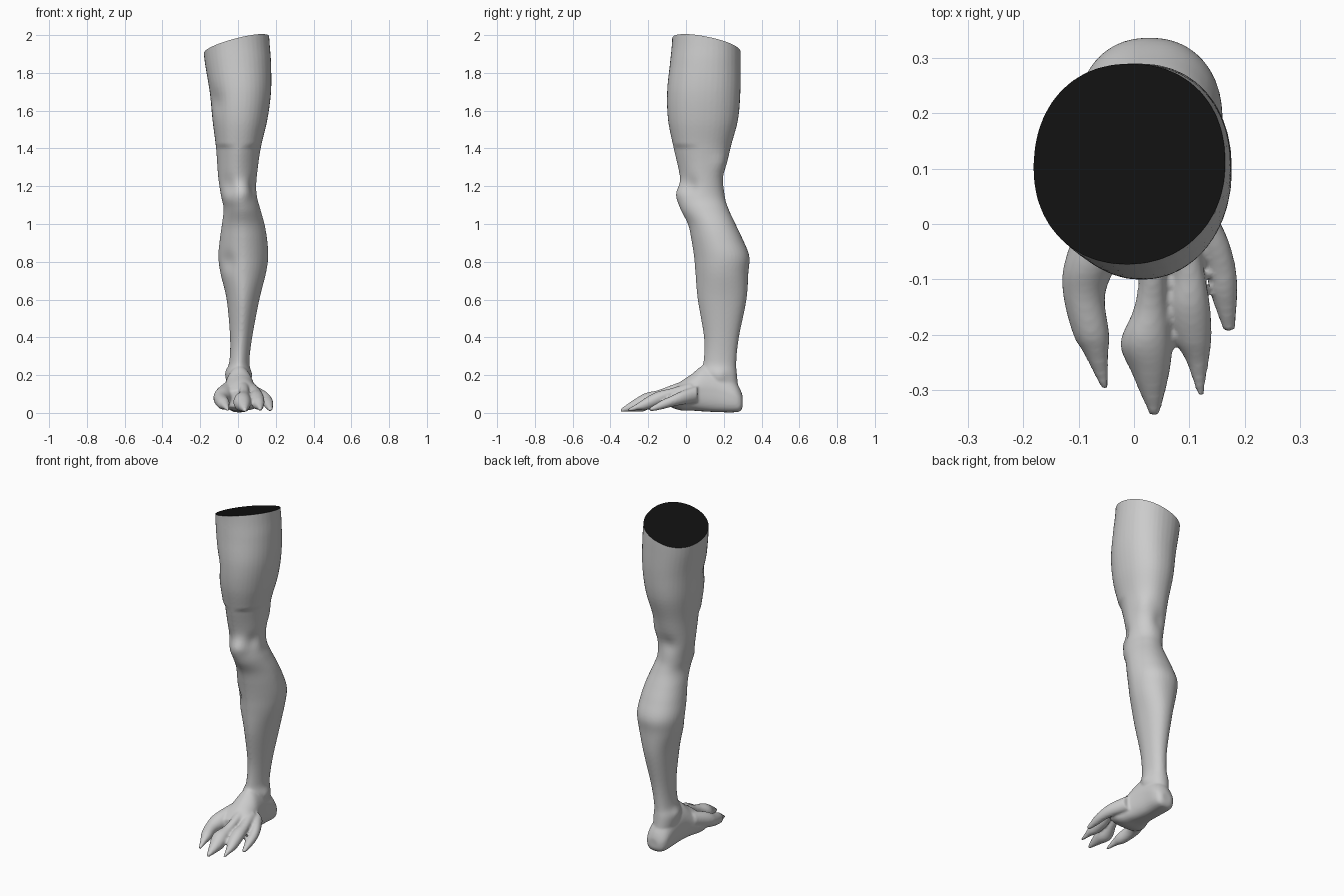
import bpy
import bmesh
from math import cos, sin, pi, exp
from mathutils import Vector

if "Cube" in bpy.data.objects:
    bpy.data.objects.remove(bpy.data.objects["Cube"], do_unlink=True)


def flat_material(name, rgb):
    material = bpy.data.materials.new(name)
    material.use_nodes = True
    colour = (*rgb, 1)
    material.diffuse_color = colour
    material.node_tree.nodes["Principled BSDF"].inputs["Base Color"].default_value = colour
    return material


def resample(rows, steps):
    """Smooth Catmull-Rom interpolation through rows of equal length."""
    result = []
    last = len(rows) - 1
    for i in range(last):
        a, b, c, d = rows[max(i - 1, 0)], rows[i], rows[i + 1], rows[min(i + 2, last)]
        for s in range(steps):
            t = s / steps
            result.append([
                q + t * (r - p + t * (2 * p - 5 * q + 4 * r - o + t * (3 * (q - r) + o - p))) / 2
                for p, q, r, o in zip(a, b, c, d)])
    result.append(list(rows[last]))
    return result


def loft(bm, rings):
    """Skin a list of equally sized rings and close both ends."""
    loops = [[bm.verts.new(point) for point in ring] for ring in rings]
    for low, high in zip(loops, loops[1:]):
        for i in range(len(low)):
            j = (i + 1) % len(low)
            bm.faces.new((low[i], low[j], high[j], high[i]))
    bm.faces.new(loops[0][::-1])
    bm.faces.new(loops[-1])


def signed_power(value, exponent):
    return abs(value) ** exponent * (1 if value >= 0 else -1)


def rounded(x0, x1, y0, y1, low_power, high_power, count=40):
    """Superellipse filling a box, with separate sharpness below and above."""
    points = []
    for i in range(count):
        c, s = cos(2 * pi * i / count), sin(2 * pi * i / count)
        e = 2 / (high_power if s > 0 else low_power)
        points.append(((x0 + x1 + (x1 - x0) * signed_power(c, e)) / 2,
                       (y0 + y1 + (y1 - y0) * signed_power(s, e)) / 2))
    return points


bm = bmesh.new()

# Thigh, knee, calf and ankle: height, left, right, front, back
leg_rows = [
    (.1, -.05, .06, .1, .28), (.2, -.065, .068, .07, .27), (.27, -.046, .06, .092, .266),
    (.4, -.042, .075, .095, .28), (.6, -.06, .113, .062, .32), (.74, -.093, .148, .05, .33),
    (.83, -.104, .16, .042, .335), (.92, -.096, .154, .028, .3), (1, -.085, .14, .01, .262),
    (1.08, -.076, .118, -.03, .225), (1.15, -.09, .1, -.047, .205), (1.25, -.105, .1, -.034, .205),
    (1.4, -.116, .12, -.065, .235), (1.55, -.135, .155, -.095, .275), (1.7, -.15, .175, -.1, .288),
    (1.85, -.175, .175, -.085, .29), (1.95, -.185, .168, -.075, .288), (2.06, -.187, .16, -.07, .28)]
rings = []
for z, x0, x1, y0, y1 in resample(leg_rows, 6):
    front = 2.1 if z > 1.4 else 1.75
    rings.append([Vector((x, y, z)) for x, y in rounded(x0, x1, y0, y1, front, 2.2)])

# Muscle and bone relief: centre, spread, push outward
relief = [
    ((.035, -.04, 1.17), .045, .012), ((-.05, -.02, 1.2), .05, -.014),
    ((.09, .02, 1.2), .045, -.014), ((-.02, .21, 1.25), .05, -.014),
    ((.09, .19, 1.32), .05, .01), ((-.12, -.02, 1.65), .06, -.012),
    ((-.06, .08, .8), .05, -.012), ((.07, .18, .2), .03, .008), ((-.07, .18, .22), .03, .006)]
for ring in rings:
    axis = sum(ring, Vector()) / len(ring)
    for point in ring:
        push = sum(a * exp(-((point - Vector(c)).length / r) ** 2) for c, r, a in relief)
        point += (point - axis).normalized() * push
loft(bm, rings)

# Heel, arch and instep: depth, left, right, bottom, top
foot_rows = [
    (.3, -.02, .045, .03, .09), (.285, -.045, .065, .008, .13), (.25, -.06, .075, .003, .18),
    (.17, -.064, .076, .004, .24), (.09, -.07, .085, .008, .25), (.03, -.085, .1, .012, .205),
    (-.03, -.105, .125, .014, .165), (-.08, -.1, .115, .03, .12)]
loft(bm, [[(x, y, z) for x, z in rounded(x0, x1, z0, z1, 3, 1.7)]
          for y, x0, x1, z0, z1 in resample(foot_rows, 5)])

# Clawed toes: x, y, z, radius
toes = [
    [(-.04, .03, .12, .05), (-.078, -.07, .09, .048), (-.09, -.13, .07, .038),
     (-.077, -.2, .05, .033), (-.068, -.235, .04, .022), (-.052, -.3, .014, .006)],
    [(.02, .03, .14, .045), (.032, -.08, .12, .026), (.03, -.15, .09, .03),
     (.022, -.215, .058, .047), (.03, -.27, .04, .034), (.037, -.345, .014, .009)],
    [(.06, .03, .12, .045), (.096, -.08, .1, .03), (.1, -.15, .075, .038),
     (.107, -.21, .05, .033), (.115, -.25, .035, .02), (.12, -.31, .014, .006)],
    [(.08, .06, .1, .045), (.13, -.02, .08, .037), (.155, -.08, .06, .029),
     (.163, -.13, .042, .024), (.172, -.195, .016, .01)]]
for toe in toes:
    loft(bm, [[(px, y, pz) for px, pz in rounded(x - r, x + r, max(z - r, .004), z + r, 2, 2, 20)]
              for x, y, z, r in resample(toe, 5)])

bmesh.ops.recalc_face_normals(bm, faces=bm.faces)
mesh = bpy.data.meshes.new("leg_and_foot")
bm.to_mesh(mesh)
bm.free()
leg = bpy.data.objects.new("leg_and_foot", mesh)
bpy.context.collection.objects.link(leg)
mesh.materials.append(flat_material("grey skin", (.6, .6, .6)))
mesh.materials.append(flat_material("black cut", (.005, .005, .005)))

# Fuse the parts into one continuous skin
remesh = leg.modifiers.new("fuse", "REMESH")
remesh.mode = "VOXEL"
remesh.voxel_size = .007
smooth = leg.modifiers.new("soften", "SMOOTH")
smooth.iterations = 4
bm = bmesh.new()
bm.from_object(leg, bpy.context.evaluated_depsgraph_get())
leg.modifiers.clear()

# Slanted cut across the thigh, closed in black
for face in bm.faces:
    face.material_index = 0
bmesh.ops.bisect_plane(bm, geom=bm.verts[:] + bm.edges[:] + bm.faces[:],
                       plane_co=(0, 0, 1.971), plane_no=(-.26, .2, 1), clear_outer=True)
rim = [edge for edge in bm.edges if edge.is_boundary]
for face in bmesh.ops.holes_fill(bm, edges=rim, sides=0)["faces"]:
    face.material_index = 1
bmesh.ops.recalc_face_normals(bm, faces=bm.faces)
bm.to_mesh(mesh)
bm.free()

bpy.context.view_layer.objects.active = leg
leg.select_set(True)
bpy.ops.object.shade_smooth_by_angle(angle=.9)
